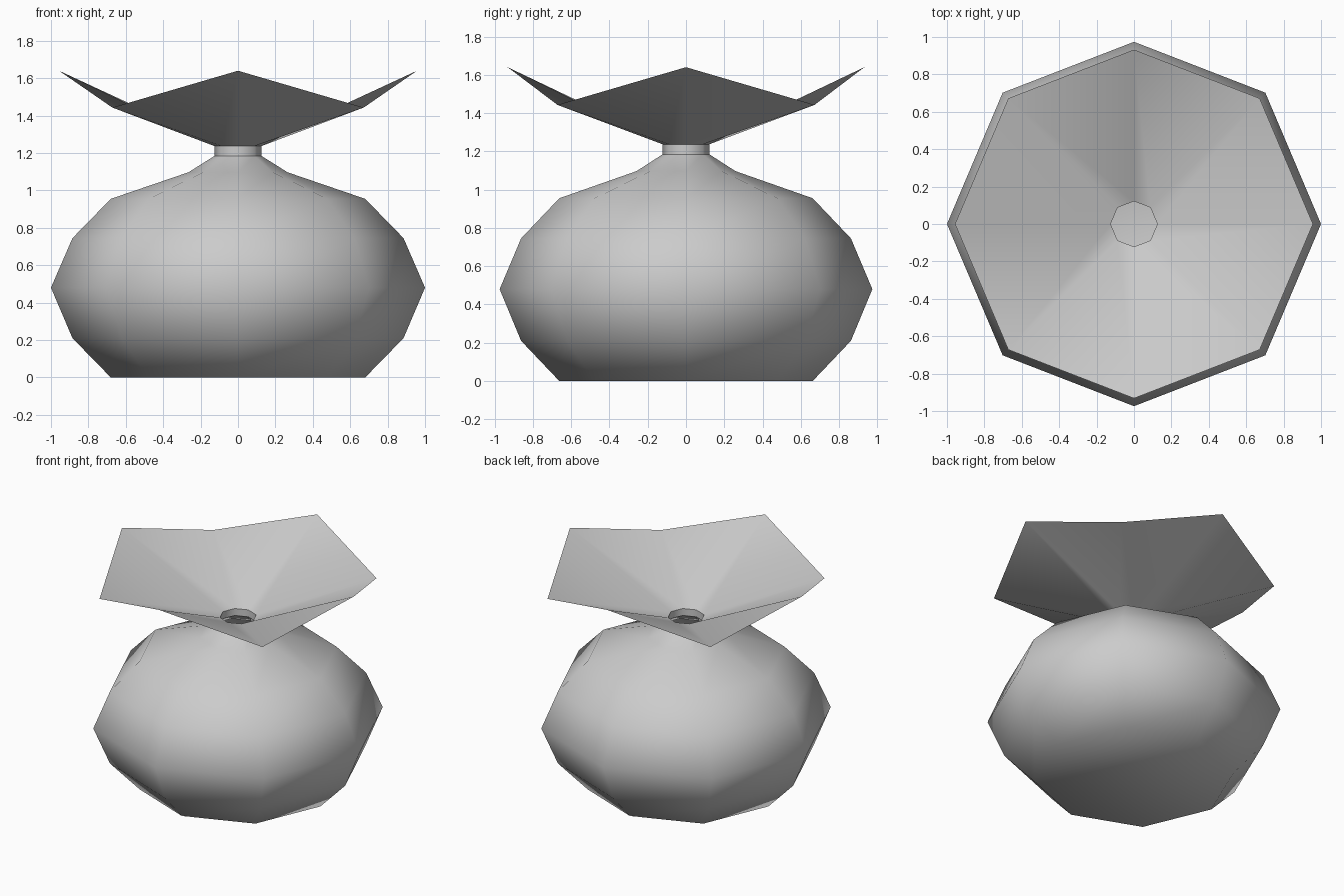
import bpy, bmesh
from math import sin, cos, pi

if "Cube" in bpy.data.objects:
    bpy.data.objects.remove(bpy.data.objects["Cube"])

SIDES = 8


def lathe(name, profile, cap_base=False):
    """Eight-sided turned shell; profile rows are (radius, z on axes, z on diagonals)."""
    bm = bmesh.new()
    rings = []
    for r, z_axis, z_diag in profile:
        ring = []
        for i in range(SIDES):
            a = i * 2 * pi / SIDES
            # front and back corners sit slightly closer in
            k = 0.974 if i % 4 == 2 else (0.993 if i % 2 else 1.0)
            ring.append(bm.verts.new((r * k * cos(a), r * k * sin(a),
                                      z_diag if i % 2 else z_axis)))
        rings.append(ring)
    for low, high in zip(rings, rings[1:]):
        for i in range(SIDES):
            j = (i + 1) % SIDES
            bm.faces.new((low[i], low[j], high[j], high[i]))
    if cap_base:
        bm.faces.new(rings[0][::-1])
    for f in bm.faces:
        f.smooth = True
    mesh = bpy.data.meshes.new(name)
    bm.to_mesh(mesh)
    bm.free()
    obj = bpy.data.objects.new(name, mesh)
    bpy.context.collection.objects.link(obj)
    return obj


# Rounded belly with closed base, open at the neck
belly = [(0.68, 0), (0.885, 0.21), (1.0, 0.48), (0.885, 0.745),
         (0.68, 0.955), (0.265, 1.097), (0.125, 1.185)]
lathe("vase_body", [(r, z, z) for r, z in belly], cap_base=True)

# Short straight neck
lathe("vase_neck", [(0.125, 1.185, 1.185), (0.125, 1.237, 1.237)])

# Flared mouth with alternating high and low points
lathe("flared_mouth", [(0.125, 1.237, 1.237), (0.957, 1.64, 1.443)])
